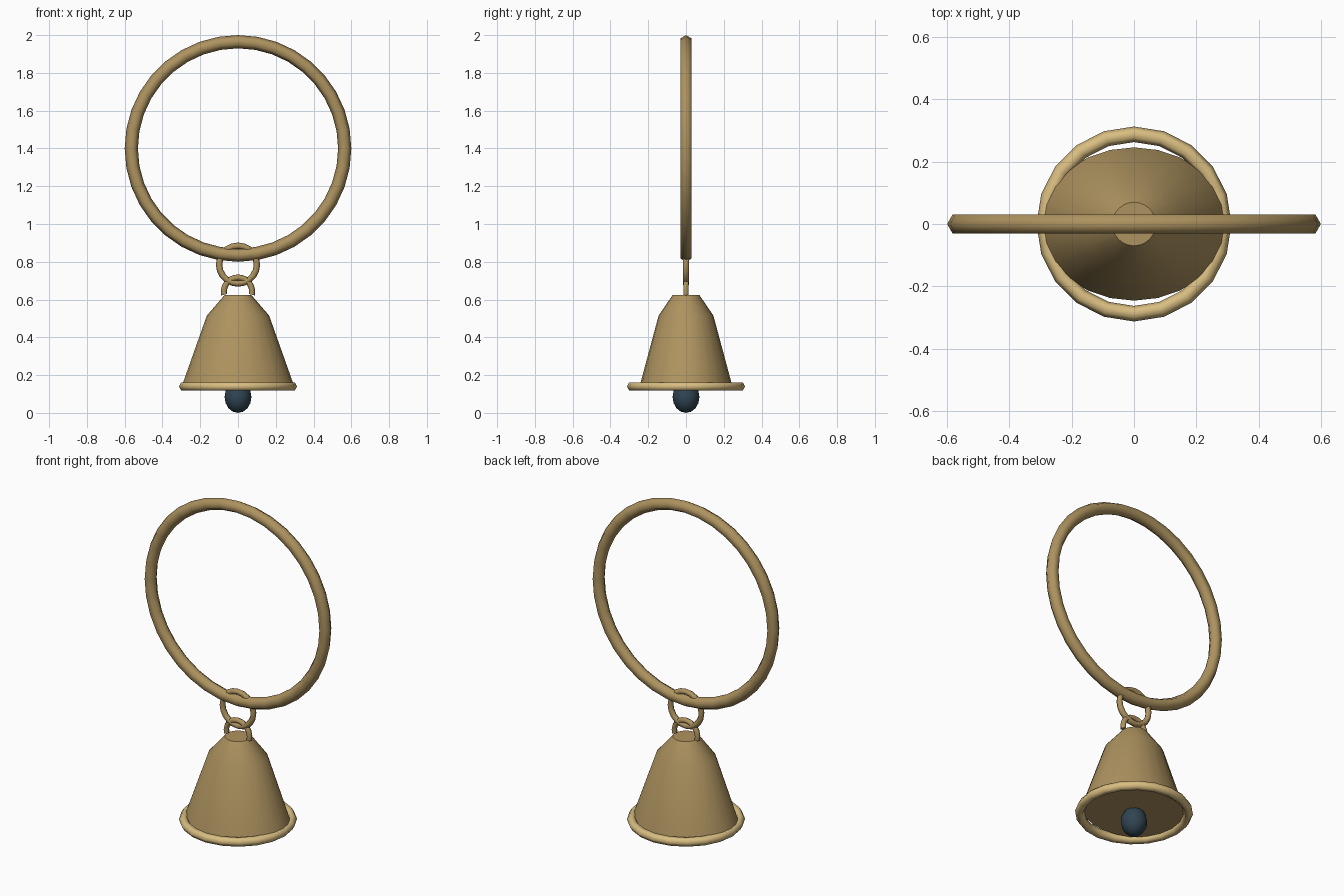
import bpy, math
from math import pi, sin, cos

cube = bpy.data.objects.get("Cube")
if cube:
    bpy.data.objects.remove(cube)


def material(name, rgb):
    m = bpy.data.materials.new(name)
    m.use_nodes = True
    m.diffuse_color = (*rgb, 1)
    m.node_tree.nodes["Principled BSDF"].inputs["Base Color"].default_value = (*rgb, 1)
    return m


brass = material("brass", (0.42, 0.29, 0.115))
pale_brass = material("pale brass", (0.69, 0.51, 0.22))
dark_steel = material("dark steel", (0.03, 0.058, 0.085))


def finish(obj, name, mat, angle):
    obj.name = name
    obj.data.materials.append(mat)
    bpy.ops.object.select_all(action='DESELECT')
    obj.select_set(True)
    bpy.context.view_layer.objects.active = obj
    bpy.ops.object.shade_smooth_by_angle(angle=math.radians(angle))


def mesh_object(name, verts, faces, mat, angle):
    mesh = bpy.data.meshes.new(name)
    mesh.from_pydata(verts, [], faces)
    obj = bpy.data.objects.new(name, mesh)
    bpy.context.collection.objects.link(obj)
    finish(obj, name, mat, angle)


def torus(name, z, major, minor, segments, mat, upright=True):
    bpy.ops.mesh.primitive_torus_add(
        location=(0, 0, z), rotation=(pi / 2 if upright else 0, 0, 0),
        major_radius=major, minor_radius=minor,
        major_segments=segments, minor_segments=6)
    finish(bpy.context.object, name, mat, 70)


# Hanging ring and the link that joins it to the bell
torus("hanging_ring", 1.4, 0.565, 0.035, 36, brass)
torus("chain_link", 0.785, 0.1, 0.017, 20, brass)

# Half loop on top of the bell, ending just outside its crown
SIDES, STEPS = 6, 12
verts, faces = [], []
for i in range(STEPS + 1):
    a = pi * (i / STEPS * 1.14 - 0.07)
    for j in range(SIDES):
        b = 2 * pi * j / SIDES
        r = 0.075 + 0.016 * cos(b)
        verts.append((r * cos(a), 0.016 * sin(b), 0.642 + r * sin(a)))
for i in range(STEPS):
    for j in range(SIDES):
        k = (j + 1) % SIDES
        faces.append((i * SIDES + j, i * SIDES + k,
                      (i + 1) * SIDES + k, (i + 1) * SIDES + j))
faces.append(tuple(reversed(range(SIDES))))
faces.append(tuple(STEPS * SIDES + j for j in range(SIDES)))
mesh_object("bell_loop", verts, faces, brass, 70)

# Bell body: oval sections (x radius, y radius, height), closed at both ends
N = 24
sections = [(0.298, 0.246, 0.14), (0.165, 0.145, 0.515), (0.07, 0.07, 0.625)]
verts = [(rx * cos(2 * pi * j / N), ry * sin(2 * pi * j / N), z)
         for rx, ry, z in sections for j in range(N)]
faces = [(i * N + j, i * N + (j + 1) % N, (i + 1) * N + (j + 1) % N, (i + 1) * N + j)
         for i in range(len(sections) - 1) for j in range(N)]
faces.append(tuple(reversed(range(N))))
faces.append(tuple((len(sections) - 1) * N + j for j in range(N)))
mesh_object("bell_body", verts, faces, brass, 35)

# Rolled rim around the mouth
torus("bell_rim", 0.14, 0.288, 0.025, 20, pale_brass, upright=False)

# Clapper below the mouth
bpy.ops.mesh.primitive_uv_sphere_add(segments=12, ring_count=8, radius=1,
                                     location=(0, 0, 0.084))
clapper = bpy.context.object
clapper.scale = (0.071, 0.071, 0.084)
bpy.ops.object.transform_apply(location=False, rotation=False, scale=True)
finish(clapper, "clapper", dark_steel, 60)
